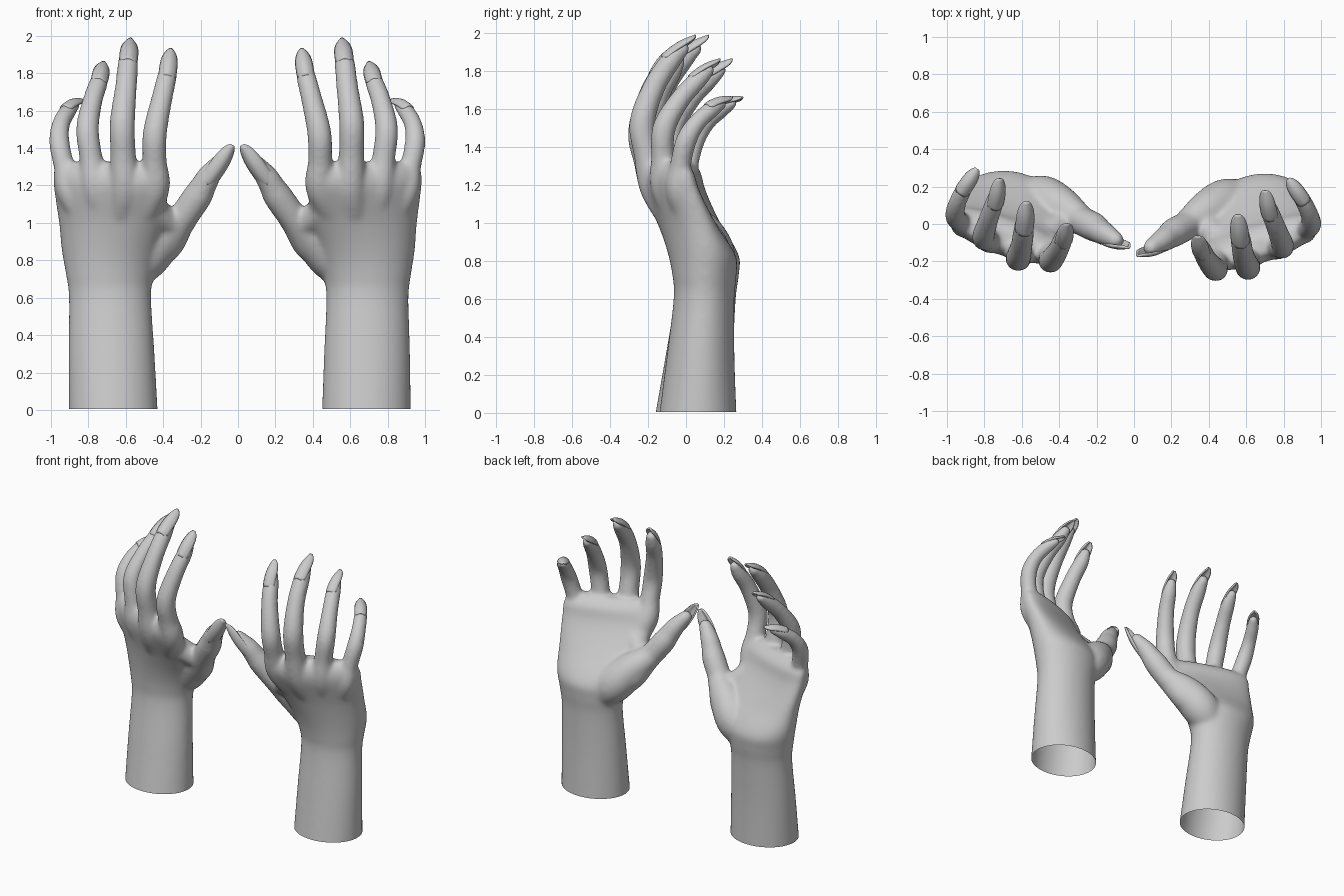
import bpy, bmesh, math
from mathutils import Vector as V

if "Cube" in bpy.data.objects:
    bpy.data.objects.remove(bpy.data.objects["Cube"])

# finger: thickness, then knuckle, middle joint, end joint, nail root, nail tip
FINGERS = {
    "index": (.064, (.445, -.155, 1.17), (.435, -.242, 1.48), (.392, -.195, 1.67), (.362, -.135, 1.79), (.34, -.065, 1.93)),
    "middle": (.067, (.605, -.155, 1.17), (.608, -.23, 1.53), (.585, -.165, 1.72), (.57, -.075, 1.86), (.555, .05, 1.985)),
    "ring": (.061, (.76, -.105, 1.17), (.795, -.115, 1.5), (.765, -.03, 1.65), (.728, .065, 1.755), (.7, .18, 1.86)),
    "little": (.055, (.895, -.035, 1.15), (.947, 0, 1.43), (.935, .06, 1.53), (.895, .14, 1.6), (.825, .24, 1.66)),
    "thumb": (.077, (.4, .085, .88), (.215, -.045, 1.14), (.18, -.07, 1.2), (.15, -.09, 1.25), (.02, -.17, 1.415)),
}
TAPER = (.9, 1.24, 1.03, 1.02, .89, .82, .6)

# forearm and palm: z, x min, x max, centre y, half depth
PALM = [
    (-.06, .447, .925, .06, .208), (.3, .46, .92, .077, .178), (.6, .472, .912, .095, .16),
    (.72, .455, .925, .097, .168), (.85, .42, .945, .083, .18), (1, .388, .957, .018, .16),
    (1.18, .374, .98, -.078, .128), (1.27, .395, .98, -.1, .1), (1.325, .45, .93, -.115, .045),
]


def finger_path(name):
    """Joint positions with radii, nail tip, dorsal direction and thickness."""
    k, *pts = FINGERS[name]
    a, b, c, root, tip = (V(p) for p in pts)
    mid = a.lerp(b, .52) + V((0, -.012, 0))
    tail = a.lerp(V((.69, .1, .7)), .5)
    joints = (tail, a, mid, b, c, root, root.lerp(tip, .45))
    path = [(*p, k * t) for p, t in zip(joints, TAPER)]
    hint = {"little": V((.4, -.6, .6)), "thumb": V((0, -.85, -.6))}.get(name, V((0, -1, 0)))
    return path, root, tip, hint, k


def spline(pts, steps=6):
    """Catmull-Rom samples through points that carry extra channels."""
    out, n = [], len(pts)
    for i in range(n - 1):
        a, b, c, d = (pts[min(max(i + k, 0), n - 1)] for k in (-1, 0, 1, 2))
        for s in range(steps):
            t = s / steps
            out.append([.5 * (2 * q + (r - p) * t + (2 * p - 5 * q + 4 * r - w) * t * t
                              + (3 * q - p - 3 * r + w) * t ** 3) for p, q, r, w in zip(a, b, c, d)])
    return out + [list(pts[-1])]


def loft(bm, rings):
    rows = [[bm.verts.new(p) for p in ring] for ring in rings]
    n = len(rows[0])
    for a, b in zip(rows, rows[1:]):
        for i in range(n):
            bm.faces.new((a[i], a[(i + 1) % n], b[(i + 1) % n], b[i]))
    bm.faces.new(rows[0][::-1])
    bm.faces.new(rows[-1])


def tube(bm, pts, hint, n=24):
    """Round tube of varying radius with a domed end."""
    s = spline(pts)
    pos, rad = [V(p[:3]) for p in s], [p[3] for p in s]
    d = (pos[-1] - pos[-2]).normalized()
    end, r0 = pos[-1].copy(), rad[-1]
    for k in range(1, 7):
        a = k / 6.3 * math.pi / 2
        pos.append(end + d * r0 * math.sin(a))
        rad.append(r0 * math.cos(a))
    rings = []
    for i, (p, r) in enumerate(zip(pos, rad)):
        t = (pos[min(i + 1, len(pos) - 1)] - pos[max(i - 1, 0)]).normalized()
        u = t.cross(hint).normalized()
        w = t.cross(u)
        rings.append([p + (u * math.cos(q) + w * math.sin(q)) * r
                      for q in (2 * math.pi * j / n for j in range(n))])
    loft(bm, rings)


def palm(bm, n=48):
    """Rounded sections that tilt and cup towards the fingers."""
    rings = []
    for z, x0, x1, cy, ry in spline(PALM):
        f = min(max((z - .65) / .65, 0), 1)
        f = f * f * (3 - 2 * f)
        e = 1 - .12 * f
        cup = .04 * math.sin(math.pi * min(max((z - .8) / .5, 0), 1))
        ring = []
        for j in range(n):
            q = 2 * math.pi * j / n
            c, s = math.cos(q), math.sin(q)
            x = (x1 - x0) / 2 * math.copysign(abs(c) ** e, c)
            y = cy + ry * math.copysign(abs(s) ** e, s) + .32 * f * x - cup * max(s, 0) ** 2
            ring.append(((x0 + x1) / 2 + x, y, z))
        rings.append(ring)
    loft(bm, rings)


def nail(bm, base, tip, n, hw, nu=14, nv=8):
    """Long curved nail plate, arched across the finger."""
    d = tip - base
    side = d.cross(n).normalized()
    up = side.cross(d).normalized()
    grid = []
    for i in range(nu + 1):
        u = i / nu
        w = hw * (.6 + .4 * min(1, u / .12) ** .5) * max(.04, 1 - max(0, (u - .3) / .7) ** 2.6) ** .55
        row = []
        for j in range(nv + 1):
            v = 2 * j / nv - 1
            h = -.7 * w * v * v + .014 * math.sin(math.pi * u)
            row.append(bm.verts.new(base + d * u + side * w * v + up * h))
        grid.append(row)
    for i in range(nu):
        for j in range(nv):
            bm.faces.new((grid[i][j], grid[i + 1][j], grid[i + 1][j + 1], grid[i][j + 1]))


def finish(bm, side, part):
    if side == "left":  # mirrored, with that hand's slightly different lean
        for v in bm.verts:
            x, y, z = v.co
            v.co = (-x + .02 * (1 - z), y + .045 * (z - .45), z)
    bmesh.ops.recalc_face_normals(bm, faces=bm.faces)
    me = bpy.data.meshes.new(f"{side}_{part}")
    bm.to_mesh(me)
    bm.free()
    ob = bpy.data.objects.new(me.name, me)
    bpy.context.collection.objects.link(ob)
    me.shade_smooth()
    return ob


for side in ("right", "left"):
    # hand: overlapping lofts fused into one skin
    bm = bmesh.new()
    palm(bm)
    for name in FINGERS:
        path, root, tip, hint, k = finger_path(name)
        tube(bm, path, hint)
    # thumb muscle, and web between thumb and index
    front = V((0, -1, 0))
    tube(bm, [(.62, .12, .68, .08), (.505, .12, .81, .125), (.4, .07, .93, .115), (.3, .01, 1.02, .082)], front)
    tube(bm, [(.33, .02, .97, .065), (.46, -.08, 1.08, .08)], front)
    hand = finish(bm, side, "hand")
    m = hand.modifiers.new("fuse", "REMESH")
    m.mode, m.voxel_size = "VOXEL", .011
    m = hand.modifiers.new("soften", "SMOOTH")
    m.factor, m.iterations = .5, 24
    dg = bpy.context.evaluated_depsgraph_get()
    me = bpy.data.meshes.new_from_object(hand.evaluated_get(dg))
    hand.modifiers.clear()
    # open the cut end of the forearm
    bm = bmesh.new()
    bm.from_mesh(me)
    bmesh.ops.bisect_plane(bm, geom=bm.verts[:] + bm.edges[:] + bm.faces[:], plane_co=(0, 0, .005),
                           plane_no=(0, 0, 1), clear_inner=True)
    bm.to_mesh(me)
    bm.free()
    hand.data = me
    me.shade_smooth()

    # nails
    for name in FINGERS:
        path, root, tip, hint, k = finger_path(name)
        d = (tip - root).normalized()
        n = (hint - d * hint.dot(d)).normalized()
        bm = bmesh.new()
        nail(bm, root - d * .025 + n * k * .76, tip, n, k * (.6 if name == "thumb" else .68))
        ob = finish(bm, side, name + "_nail")
        m = ob.modifiers.new("thickness", "SOLIDIFY")
        m.thickness, m.offset = .012, 0
